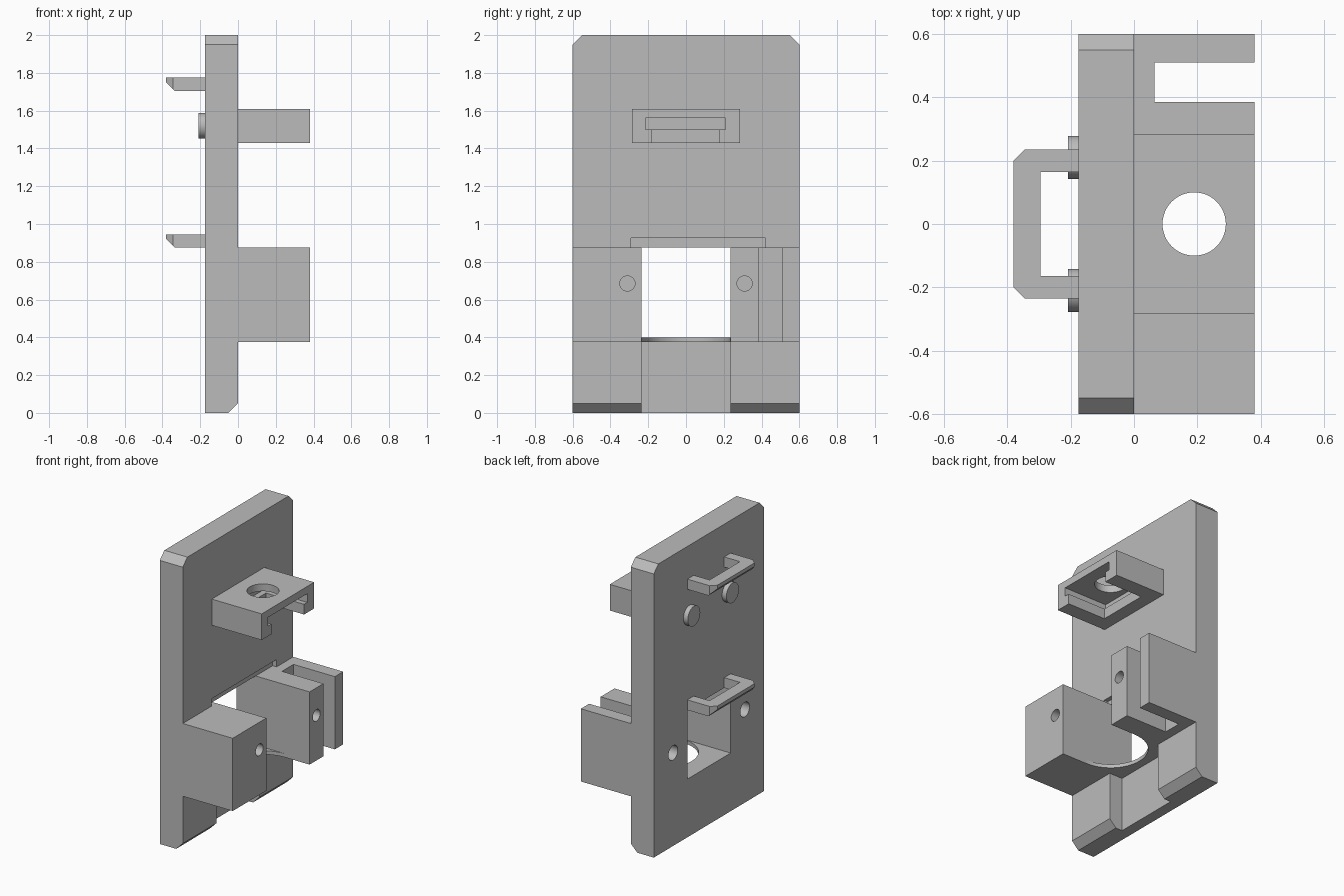
import bpy, bmesh
from mathutils import Matrix, Vector

if "Cube" in bpy.data.objects:
    bpy.data.objects.remove(bpy.data.objects["Cube"], do_unlink=True)

grey = bpy.data.materials.new("light_grey")
grey.use_nodes = True
grey.diffuse_color = (0.5, 0.5, 0.5, 1)
grey.node_tree.nodes["Principled BSDF"].inputs["Base Color"].default_value = (0.5, 0.5, 0.5, 1)


def make(name, bm):
    mesh = bpy.data.meshes.new(name)
    bm.to_mesh(mesh)
    bm.free()
    mesh.materials.append(grey)
    obj = bpy.data.objects.new(name, mesh)
    bpy.context.collection.objects.link(obj)
    return obj


def box(name, x, y, z):
    bm = bmesh.new()
    bmesh.ops.create_cube(bm, size=1)
    for v in bm.verts:
        v.co = Vector([a + (b - a) * (c + 0.5) for (a, b), c in zip((x, y, z), v.co)])
    return make(name, bm)


def cylinder(name, centre, radius, depth, axis):
    bm = bmesh.new()
    turn = Matrix.Rotation(1.5707963, 4, "Y") if axis == "x" else Matrix()
    bmesh.ops.create_cone(bm, cap_ends=True, segments=48, radius1=radius, radius2=radius,
                          depth=depth, matrix=Matrix.Translation(centre) @ turn)
    return make(name, bm)


def chop(obj, point, normal):
    """Slice off everything on the normal's side of a plane and cap it."""
    bm = bmesh.new()
    bm.from_mesh(obj.data)
    cut = bmesh.ops.bisect_plane(bm, geom=bm.verts[:] + bm.edges[:] + bm.faces[:],
                                 plane_co=point, plane_no=normal, clear_outer=True)
    edges = [e for e in cut["geom_cut"] if isinstance(e, bmesh.types.BMEdge)]
    bmesh.ops.holes_fill(bm, edges=edges)
    bmesh.ops.recalc_face_normals(bm, faces=bm.faces[:])
    bm.to_mesh(obj.data)
    bm.free()


def combine(obj, other, operation="DIFFERENCE"):
    mod = obj.modifiers.new("combine", "BOOLEAN")
    mod.operation, mod.solver, mod.object = operation, "EXACT", other
    bpy.context.view_layer.update()
    result = bpy.data.meshes.new_from_object(obj.evaluated_get(bpy.context.evaluated_depsgraph_get()))
    obj.modifiers.clear()
    obj.data = result
    bpy.data.objects.remove(other, do_unlink=True)


INNER = 0.235   # half width of the window
BACK, REACH = -0.175, 0.38

# Upright plate with clipped top corners and sloped foot
body = box("body", (BACK, 0), (-0.6, 0.6), (0, 2))
for side in (-1, 1):
    chop(body, (0, side * 0.6, 1.95), (0, side, 1))
chop(body, (0, 0, 0.05), (1, 0, -1))

# Window, foot groove and shallow pocket above the window
combine(body, box("window", (-0.3, 0.1), (-INNER, INNER), (0.4, 0.875)))
combine(body, box("groove", (-0.1, 0.1), (-INNER, INNER), (-0.1, 0.375)))
combine(body, box("pocket", (-0.03, 0.1), (-0.29, 0.42), (0.86, 0.925)))

# Side blocks and thin floor between them
for side in (-1, 1):
    combine(body, box("block", (-0.08, REACH), sorted((side * INNER, side * 0.6)), (0.375, 0.875)), "UNION")
combine(body, box("floor", (-0.12, 0.19), (-0.3, 0.3), (0.375, 0.4)), "UNION")
combine(body, cylinder("floor_hole", (0.19, 0, 0.38), INNER - 0.001, 0.2, "z"))
combine(body, box("block_slot", (0.065, 0.5), (0.385, 0.51), (0.3, 1)))

# Blind holes in the block fronts and in the back of the plate
for side in (-1, 1):
    combine(body, cylinder("front_hole", (REACH, side * 0.31, 0.685), 0.04, 0.3, "x"))
    combine(body, cylinder("back_hole", (BACK, side * 0.39, 0.64), 0.05, 0.2, "x"))

# Bracket with an open T-slot and a round hole
bracket = box("bracket", (0, REACH), (-0.285, 0.285), (1.43, 1.61))
combine(bracket, box("wide_slot", (0.05, 0.5), (-0.215, 0.21), (1.5, 1.56)))
combine(bracket, box("narrow_slot", (0.09, 0.5), (-0.18, 0.175), (1.4, 1.53)))
combine(bracket, cylinder("bracket_hole", (0.19, 0, 1.6), 0.1, 0.16, "z"))
parts = [body, bracket]

# Hooped handles on the back
for name, low in (("upper_handle", 1.705), ("lower_handle", 0.875)):
    handle = box(name, (-0.38, BACK), (-INNER, INNER), (low, low + 0.07))
    combine(handle, box("handle_gap", (-0.295, 0), (-0.165, 0.165), (low - 0.1, low + 0.2)))
    for side in (-1, 1):
        chop(handle, (-0.345, side * INNER, low), (-1, side, 0))
    chop(handle, (-0.335, 0, low), (-1, 0, -1))
    parts.append(handle)

# Round studs on the back
for name, y in (("left_stud", 0.21), ("right_stud", -0.21)):
    parts.append(cylinder(name, (-0.19, y, 1.52), 0.068, 0.036, "x"))

for obj in bpy.context.selected_objects:
    obj.select_set(False)
for obj in parts:
    obj.select_set(True)
bpy.context.view_layer.objects.active = body
bpy.ops.object.shade_smooth_by_angle(angle=0.5)
